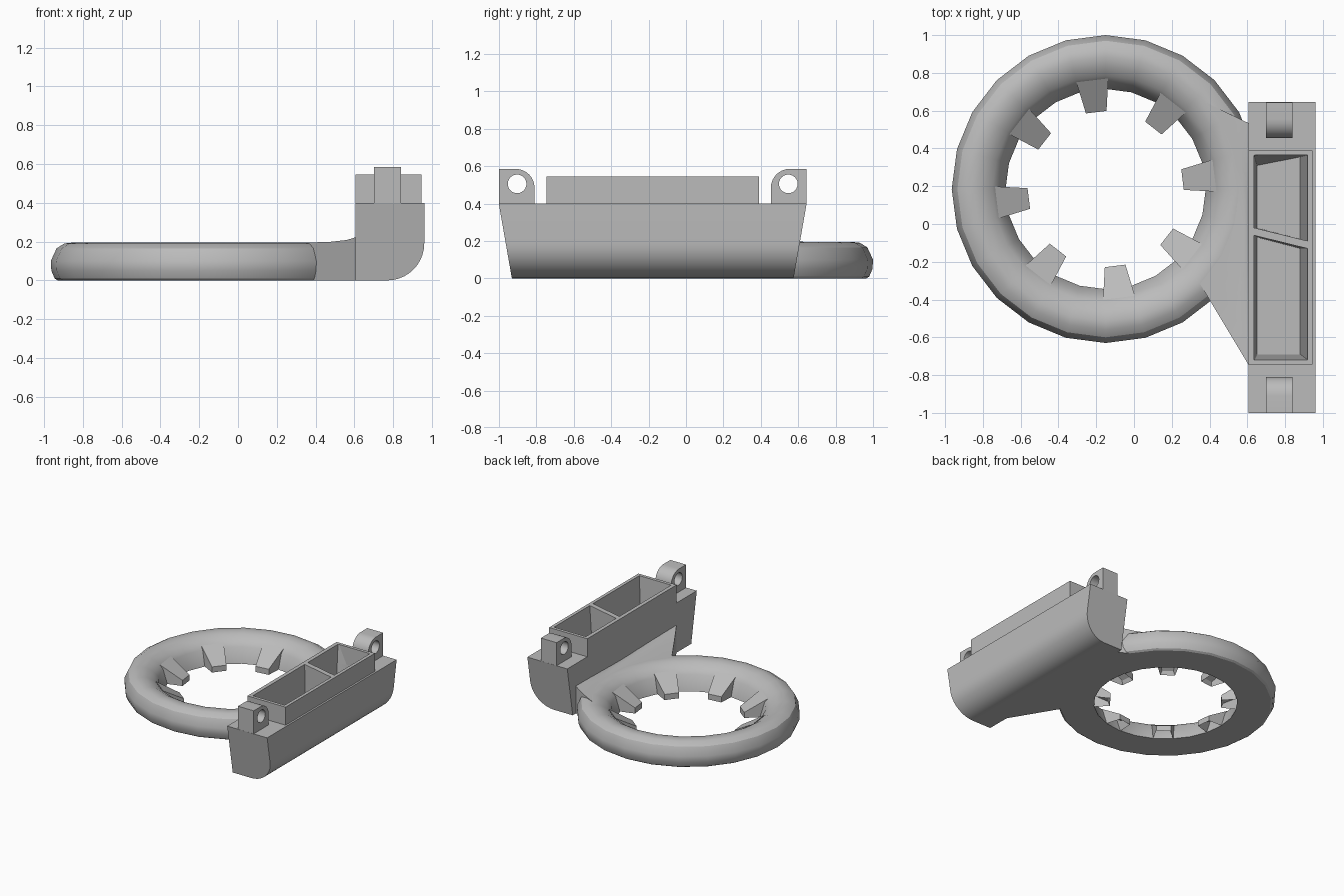
import bpy, bmesh, math
from math import sin, cos, radians, pi

cube = bpy.data.objects.get("Cube")
if cube:
    bpy.data.objects.remove(cube, do_unlink=True)

grey = bpy.data.materials.new("plain grey")
grey.use_nodes = True
tone = (0.5, 0.5, 0.5, 1)
grey.diffuse_color = tone
grey.node_tree.nodes["Principled BSDF"].inputs["Base Color"].default_value = tone

RING_X, RING_Y = -0.15, 0.185      # ring centre
MID_Y = -0.178                     # symmetry plane of the housing


def make(name, bm):
    bmesh.ops.recalc_face_normals(bm, faces=bm.faces)
    mesh = bpy.data.meshes.new(name)
    bm.to_mesh(mesh)
    bm.free()
    mesh.materials.append(grey)
    ob = bpy.data.objects.new(name, mesh)
    bpy.context.collection.objects.link(ob)
    return ob


def hull(name, points):
    """Convex solid around a set of points."""
    bm = bmesh.new()
    for p in points:
        bm.verts.new(p)
    bmesh.ops.convex_hull(bm, input=bm.verts)
    bmesh.ops.dissolve_limit(bm, angle_limit=0.01, verts=bm.verts, edges=bm.edges)
    return make(name, bm)


def box(name, lo, hi):
    return hull(name, [(x, y, z) for x in (lo[0], hi[0])
                       for y in (lo[1], hi[1]) for z in (lo[2], hi[2])])


def activate(ob):
    bpy.ops.object.select_all(action='DESELECT')
    ob.select_set(True)
    bpy.context.view_layer.objects.active = ob


def cut(ob, cutters):
    activate(ob)
    for c in cutters:
        mod = ob.modifiers.new("cut", 'BOOLEAN')
        mod.operation = 'DIFFERENCE'
        mod.solver = 'EXACT'
        mod.object = c
        bpy.ops.object.modifier_apply(modifier=mod.name)


def smooth(ob):
    activate(ob)
    bpy.ops.object.shade_smooth_by_angle(angle=radians(30))


def discard(obs):
    for ob in obs:
        bpy.data.objects.remove(ob, do_unlink=True)


# Ring: closed profile (radius, height) swept round
profile = [(0.53, 0), (0.565, 0.12), (0.6, 0.155), (0.65, 0.185), (0.7, 0.195),
           (0.745, 0.19), (0.785, 0.165), (0.815, 0.1), (0.812, 0.05),
           (0.795, 0.01), (0.78, 0)]
bm = bmesh.new()
STEPS = 24
rows = [[bm.verts.new((RING_X + r * cos(a), RING_Y + r * sin(a), z)) for r, z in profile]
        for a in (2 * pi * i / STEPS for i in range(STEPS))]
n = len(profile)
for i in range(STEPS):
    a, b = rows[i], rows[(i + 1) % STEPS]
    for j in range(n):
        k = (j + 1) % n
        bm.faces.new((a[j], b[j], b[k], a[k]))
ring = make("ring", bm)
trim = box("ring_trim", (0.615, -1, -1), (2, 1, 1))
cut(ring, [trim])
discard([trim])
smooth(ring)

# Eight inward teeth, sloping down and hollow underneath
for i in range(8):
    bm = bmesh.new()
    bmesh.ops.create_cube(bm, size=2)
    bottom = min(bm.faces, key=lambda f: f.calc_center_median().z)
    for v in bm.verts:
        outer, top = v.co.x > 0, v.co.z > 0
        v.co.x = 0.58 if outer else 0.41
        v.co.y *= 0.085 if outer else 0.055
        v.co.z = (0.145 if outer else 0.045) if top else 0
    bmesh.ops.inset_region(bm, faces=[bottom], thickness=0.02)
    for v in bottom.verts:
        v.co.z = 0.02 + (v.co.x - 0.41) * 0.58
    tooth = make(f"tooth_{i + 1}", bm)
    tooth.location = (RING_X, RING_Y, 0)
    tooth.rotation_euler.z = radians(7 + 45 * i)

# Web blending the ring into the housing
bm = bmesh.new()
COUNT = 12
strips = []
for i in range(COUNT + 1):
    t = i / COUNT
    a = radians(-45 + 86 * t)
    x0, y0 = RING_X + 0.7 * cos(a), RING_Y + 0.7 * sin(a)
    x1, y1 = 0.615, -0.76 + 1.29 * t
    strip = []
    for s, z in ((0, 0.194), (0.5, 0.199), (0.8, 0.208), (1, 0.225), (1, 0), (0, 0)):
        strip.append(bm.verts.new((x0 + (x1 - x0) * s, y0 + (y1 - y0) * s, z)))
    strips.append(strip)
for a, b in zip(strips, strips[1:]):
    for j in range(6):
        k = (j + 1) % 6
        bm.faces.new((a[j], b[j], b[k], a[k]))
bm.faces.new(strips[0])
bm.faces.new(strips[-1])
smooth(make("web", bm))

# Housing: rounded lower corner, ends leaning outward
section = [(0.605, 0), (0.605, 0.4), (0.96, 0.4)]
section += [(0.77 + 0.19 * cos(a), 0.19 - 0.19 * sin(a))
            for a in (pi / 2 * i / 10 for i in range(11))]
housing = hull("housing", [(x, MID_Y + side * (0.753 + 0.07 * z / 0.4), z)
                           for x, z in section for side in (-1, 1)])
tray = box("tray_rim", (0.605, -0.745, 0.4), (0.945, 0.39, 0.545))

# Two tapered pockets with a slanted divider between them
front_top = [(0.635, -0.72), (0.92, -0.72), (0.92, -0.13), (0.635, -0.06)]
front_low = [(0.65, -0.69), (0.88, -0.69), (0.88, -0.13), (0.65, -0.07)]
back_top = [(0.635, -0.02), (0.92, -0.09), (0.92, 0.365), (0.635, 0.365)]
back_low = [(0.65, -0.02), (0.88, -0.08), (0.88, 0.355), (0.65, 0.31)]
pockets = [hull("pocket_cutter", [(x, y, 0.56) for x, y in top] + [(x, y, 0.06) for x, y in low])
           for top, low in ((front_top, front_low), (back_top, back_low))]
cut(housing, pockets)
cut(tray, pockets)
discard(pockets)
smooth(housing)

# Pierced lugs at both ends, rounded on the inner top corner
arc = [(-0.91 + 0.1 * cos(a), 0.485 + 0.1 * sin(a)) for a in (pi / 2 * i / 8 for i in range(9))]
outline = [(-1, 0.4), (-1, 0.585), (-0.81, 0.4)] + arc
hole = [(-0.903 + 0.05 * cos(a), 0.505 + 0.05 * sin(a)) for a in (2 * pi * i / 24 for i in range(24))]
for name, flip in (("front_lug", False), ("back_lug", True)):
    def place(points, xs):
        return [(x, 2 * MID_Y - y if flip else y, z) for y, z in points for x in xs]
    lug = hull(name, place(outline, (0.7, 0.84)))
    drill = hull("drill", place(hole, (0.6, 0.95)))
    cut(lug, [drill])
    discard([drill])
    smooth(lug)
